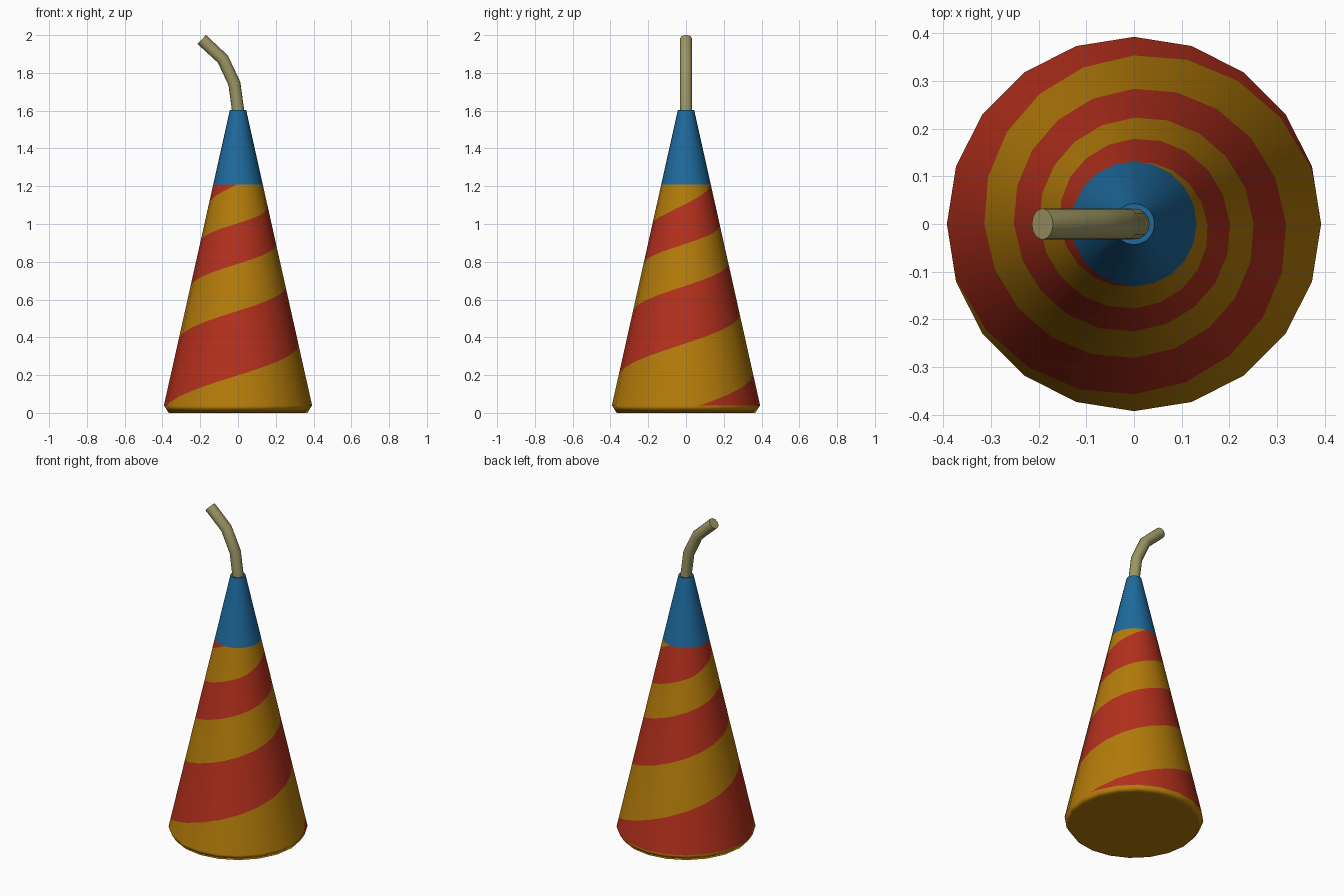
import bpy, bmesh, math
from mathutils import Vector

if "Cube" in bpy.data.objects:
    bpy.data.objects.remove(bpy.data.objects["Cube"])

SIDES, SUB = 20, 8
Z0, Z1, APEX, SLOPE = 0.04, 1.21, 1.797, 0.2232
STEP = 2 * math.pi / SIDES


def material(name, rgb):
    m = bpy.data.materials.new(name)
    m.diffuse_color = (*rgb, 1)
    m.use_nodes = True
    m.node_tree.nodes["Principled BSDF"].inputs["Base Color"].default_value = m.diffuse_color
    return m


yellow = material("yellow", (0.455, 0.20, 0.003))
red = material("red", (0.45, 0.029, 0.012))
blue = material("blue", (0.013, 0.145, 0.34))
straw = material("straw", (0.335, 0.305, 0.125))


def finish(bm, name, mats):
    bmesh.ops.remove_doubles(bm, verts=bm.verts, dist=1e-5)
    mesh = bpy.data.meshes.new(name)
    bm.to_mesh(mesh)
    bm.free()
    for m in mats:
        mesh.materials.append(m)
    ob = bpy.data.objects.new(name, mesh)
    bpy.context.collection.objects.link(ob)
    return ob


def smooth(ob, deg):
    bpy.ops.object.select_all(action='DESELECT')
    ob.select_set(True)
    bpy.context.view_layer.objects.active = ob
    bpy.ops.object.shade_smooth_by_angle(angle=math.radians(deg))


def loft(name, rings, mat, cap_start, cap_end, deg):
    bm = bmesh.new()
    loops = [[bm.verts.new(p) for p in ring] for ring in rings]
    n = len(loops[0])
    for a, b in zip(loops, loops[1:]):
        for i in range(n):
            j = (i + 1) % n
            bm.faces.new((a[i], a[j], b[j], b[i]))
    if cap_start:
        bm.faces.new(loops[0][::-1])
    if cap_end:
        bm.faces.new(loops[-1])
    bmesh.ops.recalc_face_normals(bm, faces=bm.faces)
    ob = finish(bm, name, [mat])
    smooth(ob, deg)
    return ob


def circle(r, z):
    return [(r * math.cos(i * STEP), r * math.sin(i * STEP), z) for i in range(SIDES)]


def cone_normal(co):
    return Vector((co.x, co.y, SLOPE * math.hypot(co.x, co.y))).normalized()


# Base rim, shaded softly into the flat underside
base = loft("base_rim", [circle(0.367, 0), circle((APEX - Z0) * SLOPE, Z0)],
            yellow, True, False, 180)
base.data.normals_split_custom_set_from_vertices(
    [cone_normal(v.co) if v.co.z > 0.02 else Vector((0, 0, -1)) for v in base.data.vertices])

# Blue tip
loft("blue_tip", [circle((APEX - Z1) * SLOPE, Z1), circle(0.043, 1.604)],
     blue, False, True, 40)


# Striped body: each column is cut where the spiral crosses it
def stripe_height(phi, offset):
    u = offset + 0.461 * phi / (2 * math.pi) + 0.003 * math.cos(phi)
    u += 0.08 * min(1, max(0, (u - 0.29) / 0.16))  # steeper near the tip
    return min(Z1, max(Z0, APEX - math.exp(-u)))


def body_point(phi, z):
    r = (APEX - z) * SLOPE * math.cos(STEP / 2) / math.cos(phi % STEP - STEP / 2)
    return (-r * math.cos(phi), -r * math.sin(phi), z)


bm = bmesh.new()
offsets = []
for n in range(-3, 4):
    start = -0.584 + 0.461 * n
    offsets += [(start, start + 0.24, 1), (start + 0.24, start + 0.461, 0)]
for c in range(SIDES * SUB):
    p0, p1 = c * STEP / SUB, (c + 1) * STEP / SUB
    for lo, hi, mi in offsets:
        pts = []
        for phi, o in ((p0, lo), (p1, lo), (p1, hi), (p0, hi)):
            p = Vector(body_point(phi, stripe_height(phi, o)))
            if all((p - q).length > 1e-5 for q in pts):
                pts.append(p)
        if len(pts) > 2:
            f = bm.faces.new([bm.verts.new(p) for p in pts])
            f.material_index = mi
            f.smooth = True
body = finish(bm, "striped_cone", [yellow, red])
# Round shading across the flat facets
body.data.normals_split_custom_set_from_vertices([cone_normal(v.co) for v in body.data.vertices])

# Bent fuse
path = [Vector(p) for p in ((0, 0, 1.603), (-0.019, 0, 1.743), (-0.08, 0, 1.873), (-0.192, 0, 1.977))]
rings = []
for i, p in enumerate(path):
    into = (p - path[max(i - 1, 0)]).normalized()
    out = (path[min(i + 1, len(path) - 1)] - p).normalized()
    t = (into + out).normalized() if i else Vector((0, 0, 1))
    side = Vector((t.z, 0, -t.x))
    rings.append([p + 0.0325 * (side * math.cos(k * math.pi / 8) + Vector((0, 1, 0)) * math.sin(k * math.pi / 8))
                  for k in range(16)])
loft("fuse", rings, straw, False, True, 50)
